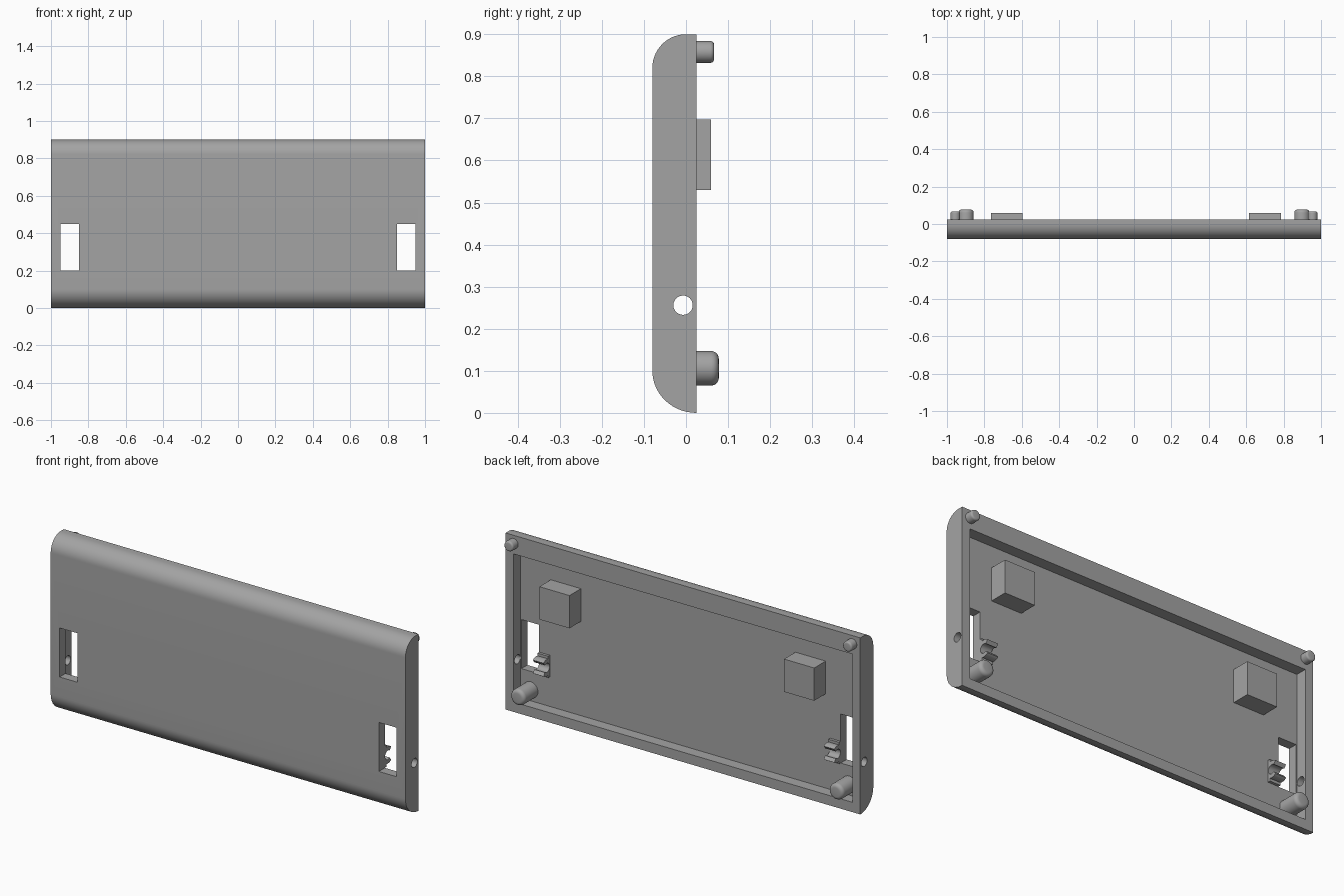
import bpy, bmesh, math
from mathutils import Matrix, Vector

if "Cube" in bpy.data.objects:
    bpy.data.objects.remove(bpy.data.objects["Cube"])

grey = bpy.data.materials.new("mid_grey")
grey.diffuse_color = (0.37, 0.37, 0.37, 1)
grey.use_nodes = True
grey.node_tree.nodes["Principled BSDF"].inputs["Base Color"].default_value = grey.diffuse_color

FRONT, BACK, FLOOR = -0.08, 0.025, -0.032   # y of outer face, rim and recess floor
PIN_Y, PIN_Z, PIN_R = -0.007, 0.256, 0.023  # axis of the side pin holes


def finish(bm, name):
    bmesh.ops.recalc_face_normals(bm, faces=bm.faces)
    me = bpy.data.meshes.new(name)
    bm.to_mesh(me)
    bm.free()
    me.materials.append(grey)
    ob = bpy.data.objects.new(name, me)
    bpy.context.collection.objects.link(ob)
    return ob


def box(name, lo, hi):
    bm = bmesh.new()
    bmesh.ops.create_cube(bm, size=1)
    for v in bm.verts:
        v.co = Vector([lo[i] if v.co[i] < 0 else hi[i] for i in range(3)])
    return finish(bm, name)


def prism(name, profile, x0, x1):
    """Extrude a (y, z) outline along x."""
    bm = bmesh.new()
    face = bm.faces.new([bm.verts.new((x0, y, z)) for y, z in profile])
    new = bmesh.ops.extrude_face_region(bm, geom=[face])["geom"]
    for v in new:
        if isinstance(v, bmesh.types.BMVert):
            v.co.x = x1
    return finish(bm, name)


def peg(name, x, z, r, y0, y1, fillet):
    """Round peg along y with a rounded tip."""
    bm = bmesh.new()
    m = Matrix.Translation((x, (y0 + y1) / 2, z)) @ Matrix.Rotation(math.pi / 2, 4, 'X')
    bmesh.ops.create_cone(bm, cap_ends=True, segments=32, radius1=r, radius2=r,
                          depth=y1 - y0, matrix=m)
    tip = [e for e in bm.edges if all(v.co.y > y1 - 1e-4 for v in e.verts)]
    bmesh.ops.bevel(bm, geom=tip, offset=fillet, segments=5, profile=0.5, affect='EDGES')
    return finish(bm, name)


def arc(cy, cz, ry, rz, a0, a1, n=14):
    return [(cy + ry * math.cos(math.radians(a0 + (a1 - a0) * i / n)),
             cz + rz * math.sin(math.radians(a0 + (a1 - a0) * i / n))) for i in range(n + 1)]


def select(ob):
    bpy.ops.object.select_all(action='DESELECT')
    ob.select_set(True)
    bpy.context.view_layer.objects.active = ob


def cut(ob, cutter):
    mod = ob.modifiers.new("cut", 'BOOLEAN')
    mod.operation, mod.solver, mod.object = 'DIFFERENCE', 'EXACT', cutter
    select(ob)
    bpy.ops.object.modifier_apply(modifier=mod.name)
    bpy.data.objects.remove(cutter)


# Shell: rounded front edges, flat back
outline = (arc(0, 0.82, 0.08, 0.08, 90, 180)
           + arc(BACK, 0.10, BACK - FRONT, 0.10, 180, 270) + [(BACK, 0.90)])
shell = prism("shell", outline, -1, 1)

# Recess in the back, windows and side pin holes
cut(shell, box("recess_cutter", (-0.955, FLOOR, 0.05), (0.955, 0.2, 0.805)))
for s in (-1, 1):
    xs = sorted((s * 0.85, s * 0.95))
    cut(shell, box("window_cutter", (xs[0], -0.2, 0.20), (xs[1], 0.0, 0.45)))
    xs = sorted((s * 0.9, s * 1.1))
    cut(shell, prism("pin_cutter", arc(PIN_Y, PIN_Z, PIN_R, PIN_R, 0, 345, 23), *xs))

parts = [shell]

# Open pin clip outline: wide foot, round jaws opening to the back
clip = ([(FLOOR - 0.01, PIN_Z - 0.055), (-0.018, PIN_Z - 0.055)]
        + arc(PIN_Y, PIN_Z, 0.043, 0.043, -105, -52, 8)
        + arc(PIN_Y, PIN_Z, PIN_R, PIN_R, -52, -308, 16)
        + arc(PIN_Y, PIN_Z, 0.043, 0.043, 52, 105, 8)
        + [(-0.018, PIN_Z + 0.055), (FLOOR - 0.01, PIN_Z + 0.055)])

for s, side in ((-1, "left"), (1, "right")):
    parts.append(peg("lower_peg_" + side, s * 0.898, 0.106, 0.041, FLOOR - 0.01, 0.078, 0.018))
    parts.append(peg("upper_peg_" + side, s * 0.955, 0.858, 0.026, BACK - 0.01, 0.067, 0.009))
    parts.append(prism("pin_clip_" + side, clip, *sorted((s * 0.79, s * 0.85))))

# Support blocks on the recess floor
for side, x0, x1 in (("left", -0.765, -0.595), ("right", 0.615, 0.785)):
    parts.append(box("block_" + side, (x0, FLOOR - 0.01, 0.53), (x1, 0.06, 0.697)))

for ob in parts:
    select(ob)
    bpy.ops.object.shade_smooth_by_angle(angle=math.radians(30))
